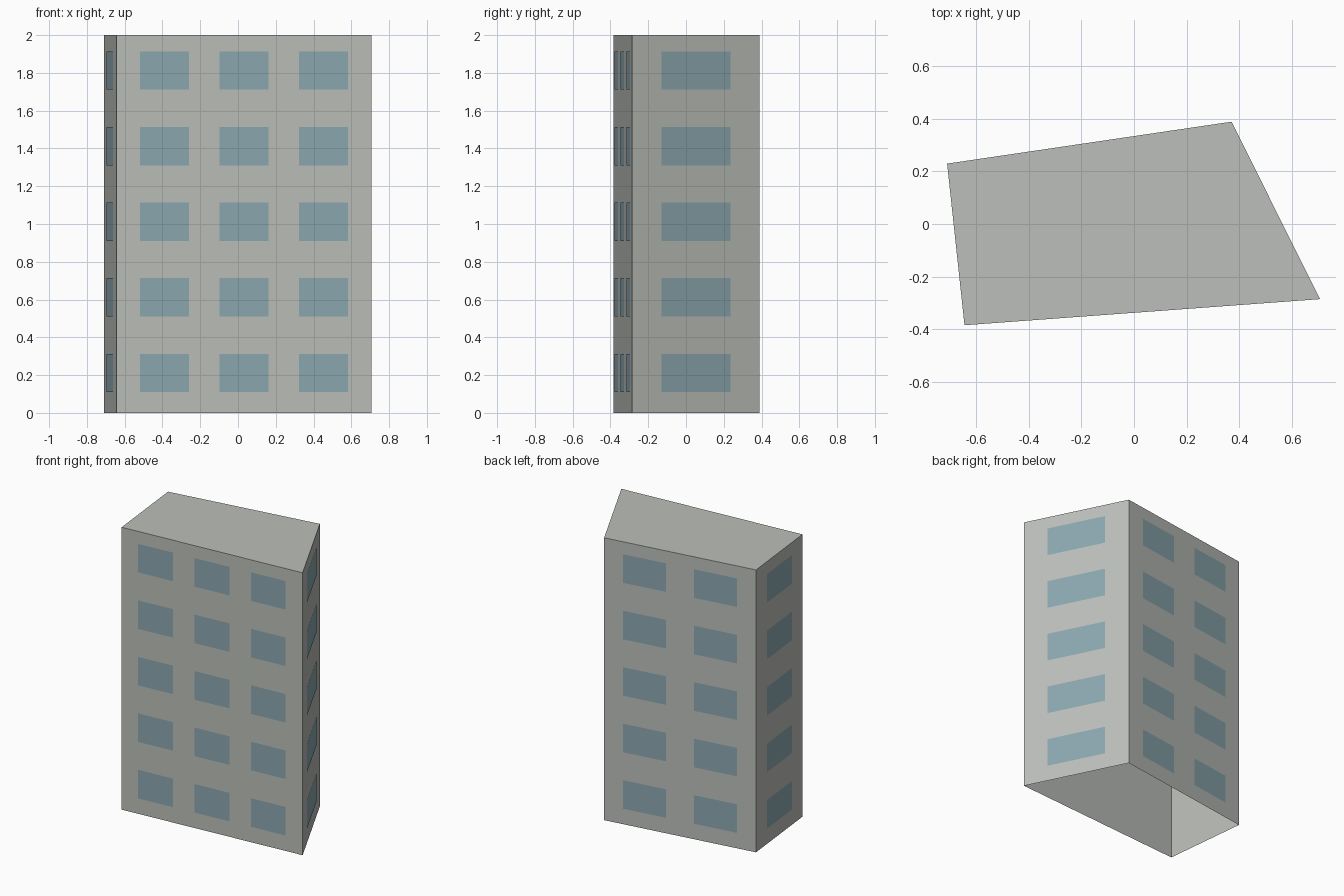
import bpy
from mathutils import Vector

if "Cube" in bpy.data.objects:
    bpy.data.objects.remove(bpy.data.objects["Cube"], do_unlink=True)


def make_material(name, colour):
    mat = bpy.data.materials.new(name)
    mat.use_nodes = True
    mat.diffuse_color = (*colour, 1)
    mat.node_tree.nodes["Principled BSDF"].inputs["Base Color"].default_value = (*colour, 1)
    return mat


def make_object(name, verts, faces, mat):
    mesh = bpy.data.meshes.new(name)
    mesh.from_pydata(verts, [], faces)
    mesh.materials.append(mat)
    obj = bpy.data.objects.new(name, mesh)
    bpy.context.collection.objects.link(obj)
    return obj


concrete = make_material("concrete grey", (0.50, 0.52, 0.49))
glass = make_material("window blue", (0.26, 0.39, 0.44))

HEIGHT = 2.0
FLOORS = 5
FLOOR_STEP = 0.4
SILL, HEAD = 0.111, 0.313
OFFSET = 0.003

# Footprint corners, counter-clockwise from the front right
corners = [Vector(p) for p in
           [(-0.643, -0.384, 0), (0.706, -0.285, 0), (0.37, 0.388, 0), (-0.709, 0.229, 0)]]
up = Vector((0, 0, 1))

# Shell: four walls and a flat roof, open underneath
shell_verts = corners + [c + up * HEIGHT for c in corners]
shell_faces = [(i, (i + 1) % 4, (i + 1) % 4 + 4, i + 4) for i in range(4)]
make_object("building_shell", shell_verts, shell_faces + [(4, 5, 6, 7)], concrete)

# Windows: thin panes just proud of each wall
# wall name, columns, edge margin and pane width as fractions of the wall length
walls = [("front", 3, 0.0925, 0.1925), ("left", 1, 0.2275, 0.545),
         ("back", 2, 0.125, 0.283), ("right", 1, 0.2275, 0.545)]
for i, (side, columns, margin, width) in enumerate(walls):
    start, along = corners[i], corners[(i + 1) % 4] - corners[i]
    out = along.cross(up).normalized() * OFFSET
    step = (1 - 2 * margin - width) / max(columns - 1, 1)
    verts, faces = [], []
    for floor in range(FLOORS):
        low, high = SILL + floor * FLOOR_STEP, HEAD + floor * FLOOR_STEP
        for col in range(columns):
            a = margin + col * step
            n = len(verts)
            for t, z in ((a, low), (a + width, low), (a + width, high), (a, high)):
                verts.append(start + along * t + up * z + out)
            faces.append((n, n + 1, n + 2, n + 3))
    make_object(side + "_windows", verts, faces, glass)
